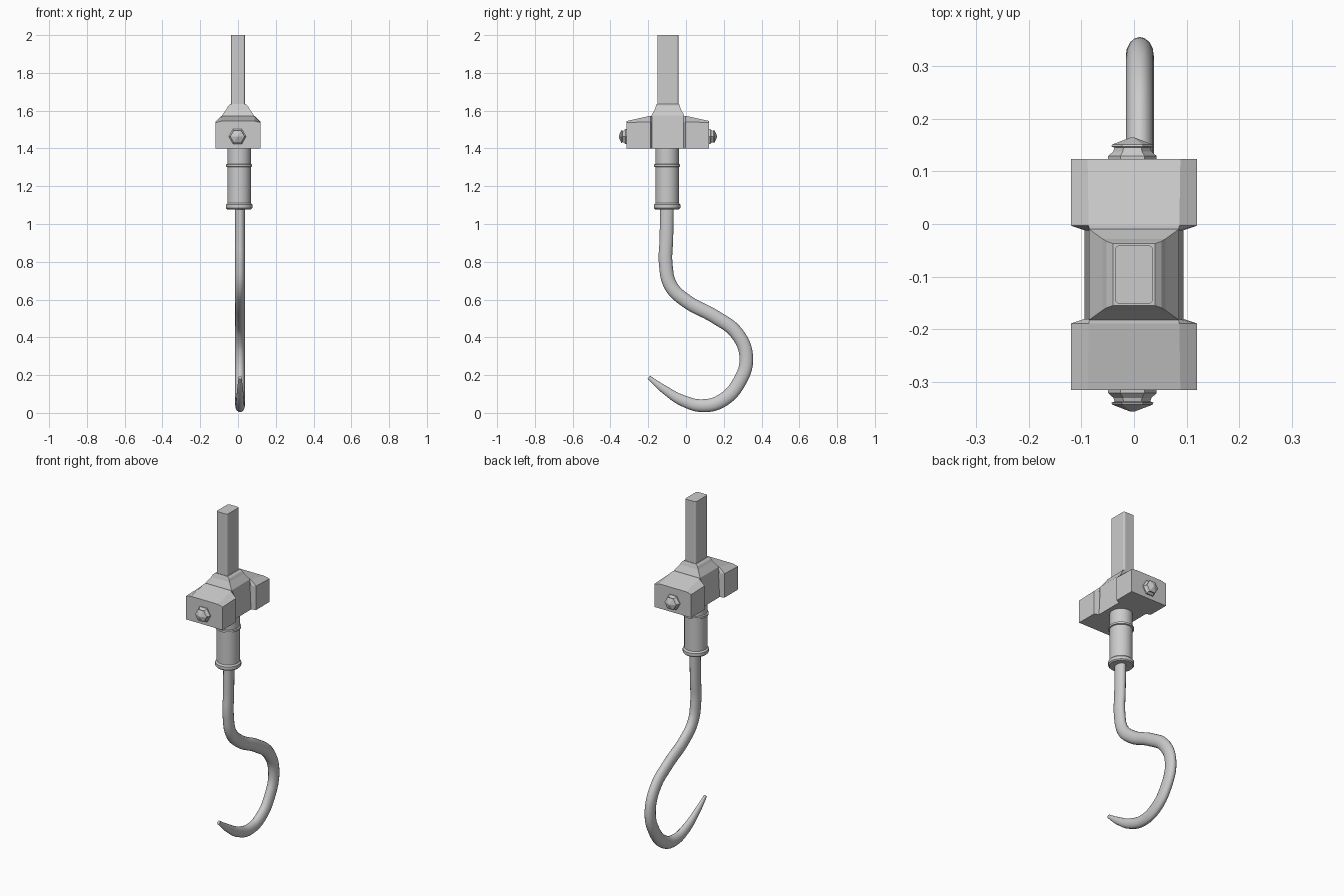
import bpy, bmesh, math

if "Cube" in bpy.data.objects:
    bpy.data.objects.remove(bpy.data.objects["Cube"])

CY = -0.096  # axis of the shank and clamp along y


def finish(bm, name, smooth=None):
    bmesh.ops.recalc_face_normals(bm, faces=bm.faces)
    me = bpy.data.meshes.new(name)
    bm.to_mesh(me)
    bm.free()
    ob = bpy.data.objects.new(name, me)
    bpy.context.collection.objects.link(ob)
    if smooth:
        shade(ob, smooth)
    return ob


def shade(ob, angle):
    bpy.ops.object.select_all(action='DESELECT')
    ob.select_set(True)
    bpy.context.view_layer.objects.active = ob
    bpy.ops.object.shade_smooth_by_angle(angle=math.radians(angle))


def loft(name, rings, smooth=None):
    """Skin a list of equal-length point rings and cap both ends."""
    bm = bmesh.new()
    vs = [[bm.verts.new(p) for p in r] for r in rings]
    n = len(vs[0])
    for a, b in zip(vs, vs[1:]):
        for i in range(n):
            j = (i + 1) % n
            bm.faces.new((a[i], a[j], b[j], b[i]))
    bm.faces.new(vs[0])
    bm.faces.new(vs[-1])
    return finish(bm, name, smooth)


def circle(r, n, place):
    return [place(r * math.cos(2 * math.pi * i / n), r * math.sin(2 * math.pi * i / n))
            for i in range(n)]


def rect(hx, hy, z):
    return [(x, CY + y, z) for x, y in ((-hx, -hy), (hx, -hy), (hx, hy), (-hx, hy))]


def bevel(ob, width, segments):
    m = ob.modifiers.new("bevel", 'BEVEL')
    m.width, m.segments, m.limit_method = width, segments, 'ANGLE'


# Square bar at the top
bar = loft("shank_bar", [rect(0.036, 0.056, 1.60), rect(0.036, 0.056, 2.0)])
bm = bmesh.new()
bm.from_mesh(bar.data)
upright = [e for e in bm.edges if abs(e.verts[0].co.z - e.verts[1].co.z) > 0.1]
bmesh.ops.bevel(bm, geom=upright, offset=0.01, segments=3, profile=0.5, affect='EDGES')
bm.to_mesh(bar.data)
bm.free()

# Clamp centre with stepped shoulder
loft("clamp_centre", [rect(0.094, 0.092, 1.40), rect(0.085, 0.086, 1.575),
                      rect(0.060, 0.068, 1.61), rect(0.052, 0.063, 1.625),
                      rect(0.040, 0.059, 1.635)])


# End blocks and bolts, mirrored about the shank axis
def block_ring(y, hx, ridge_x, side_z, ridge_z):
    return [(-hx, y, 1.40), (hx, y, 1.40), (hx, y, side_z),
            (ridge_x, y, ridge_z), (-ridge_x, y, ridge_z), (-hx, y, side_z)]


for side, label in ((1, "back"), (-1, "front")):
    loft(label + "_block", [
        block_ring(CY + side * 0.219, 0.12, 0.088, 1.537, 1.545),
        block_ring(CY + side * 0.093, 0.12, 0.086, 1.541, 1.573),
        block_ring(CY + side * 0.084, 0.094, 0.084, 1.541, 1.573)])
    profile = [(0.046, 0.21), (0.046, 0.225), (0.036, 0.234), (0.034, 0.241),
               (0.040, 0.243), (0.038, 0.247), (0.004, 0.260)]
    loft(label + "_bolt", [
        circle(r, 6, lambda a, b, d=d: (a - 0.003, CY + side * d, 1.463 + b))
        for r, d in profile])

# Round collar with two raised bands
collar = [(0.040, 1.078), (0.064, 1.078), (0.070, 1.084), (0.070, 1.102), (0.062, 1.110),
          (0.062, 1.302), (0.069, 1.304), (0.069, 1.315), (0.062, 1.318), (0.062, 1.42)]
loft("collar", [circle(r, 32, lambda a, b, z=z: (a + 0.006, -0.10 + b, z))
                for r, z in collar], 30)

# Tapered S-shaped hook: (y, z, thickness)
path = [(-0.100, 1.12, 1), (-0.104, 0.92, 1), (-0.107, 0.785, 1), (-0.080, 0.672, 1),
        (0.002, 0.592, 1), (0.155, 0.508, 1), (0.270, 0.420, 1), (0.319, 0.292, 1),
        (0.280, 0.160, 1), (0.190, 0.065, 1), (0.090, 0.038, 0.95),
        (-0.015, 0.064, 0.82), (-0.115, 0.124, 0.60), (-0.197, 0.188, 0.30)]
cu = bpy.data.curves.new("hook", 'CURVE')
cu.dimensions = '3D'
cu.bevel_depth, cu.bevel_resolution, cu.resolution_u = 0.036, 6, 8
cu.use_fill_caps = True
sp = cu.splines.new('BEZIER')
sp.bezier_points.add(len(path) - 1)
for p, (y, z, r) in zip(sp.bezier_points, path):
    p.co, p.radius = (0, y, z), r
    p.handle_left_type = p.handle_right_type = 'AUTO'
hook = bpy.data.objects.new("hook", cu)
bpy.context.collection.objects.link(hook)
hook.location.x = 0.011
hook.scale.x = 0.74  # oval section
bpy.ops.object.select_all(action='DESELECT')
hook.select_set(True)
bpy.context.view_layer.objects.active = hook
bpy.ops.object.convert(target='MESH')
shade(bpy.context.view_layer.objects.active, 40)
